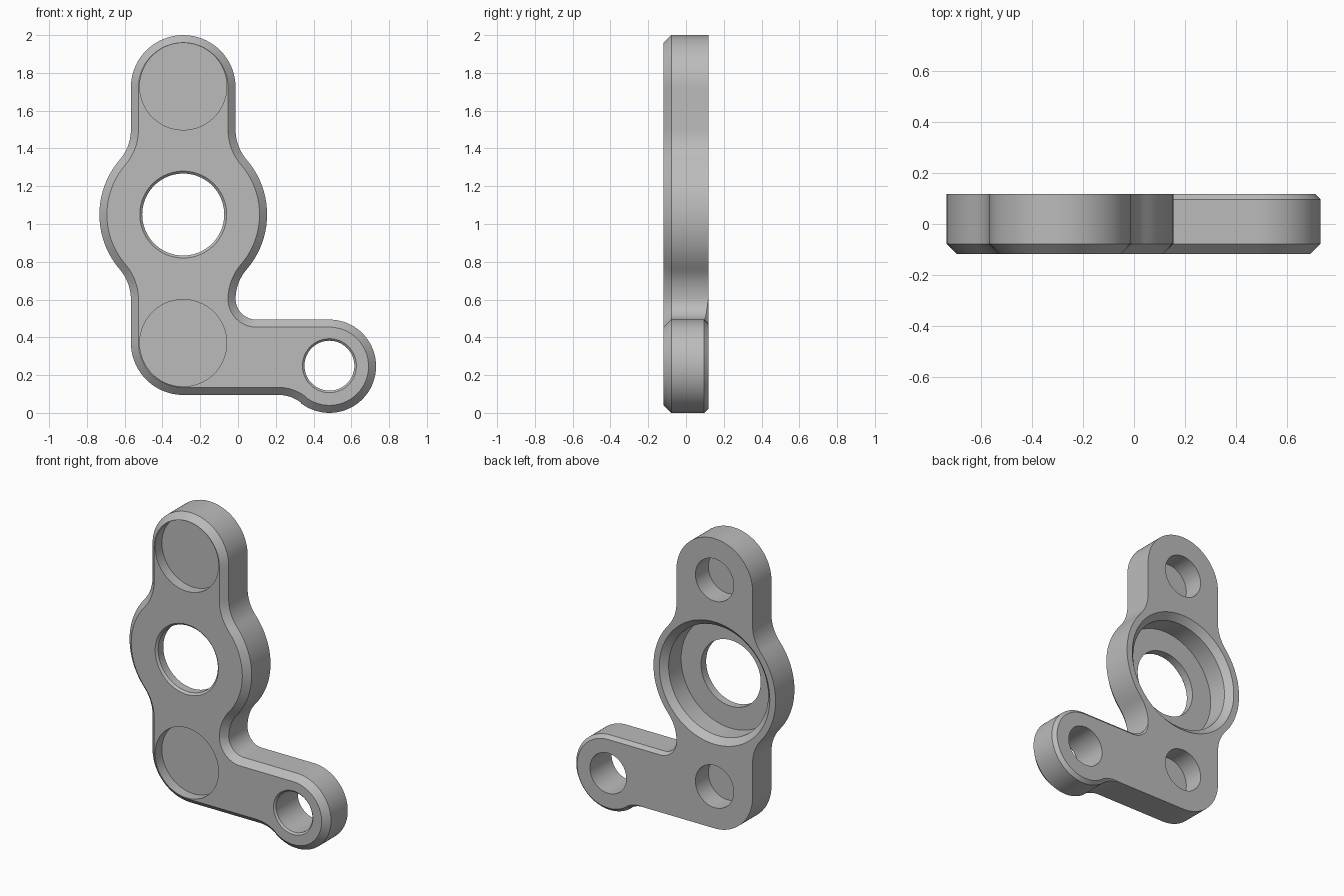
import bpy
import bmesh
import math

if "Cube" in bpy.data.objects:
    bpy.data.objects.remove(bpy.data.objects["Cube"], do_unlink=True)

FRONT, BACK = -0.118, 0.118
BEVEL, BACK_BEVEL = 0.04, 0.022
PAD_X, BODY_Z, ARM_X, ARM_Z = -0.29, 1.05, 0.484, 0.247

steel = bpy.data.materials.new("satin grey")
steel.use_nodes = True
GREY = (0.5, 0.5, 0.5, 1)
steel.diffuse_color = GREY
steel.node_tree.nodes["Principled BSDF"].inputs["Base Color"].default_value = GREY

# Outline as tangent arcs: centre x, centre z, radius (negative = concave),
# start angle, end angle, back bevel weight at start and end
T = 40.7
ARCS = [
    (PAD_X, 1.723, 0.277, 0, 180, 0, 0),          # top pad
    (-0.813, 1.5, -0.246, 0, -T, 0, 0),
    (PAD_X, BODY_Z, 0.444, 180 - T, 180 + T, 0, 0),  # round body, left
    (-0.813, 0.6, -0.246, T, 0, 0, 0),
    (PAD_X, 0.372, 0.277, 180, 270, 0, 0),        # bottom corner
    (0.215, -0.097, -0.192, 90, 52, 0, 1),
    (ARM_X, ARM_Z, 0.247, 232, 450, 1, 1),        # arm end
    (0.097, 0.604, -0.11, 270, 180, 1, 0),        # inner corner
    (0.233, 0.6, -0.246, 180, 180 - T, 0, 0),
    (PAD_X, BODY_Z, 0.444, -T, T, 0, 0),          # round body, right
    (0.233, 1.5, -0.246, 180 + T, 180, 0, 0),
]


def outline(inset, y, back=False):
    """Outline points inset along their normals."""
    points = []
    for cx, cz, r, a0, a1, w0, w1 in ARCS:
        n = max(8, int(abs(a1 - a0) / 4))
        for i in range(n + 1):
            t = i / n
            w = w0 + (w1 - w0) * t if back else 1
            a = math.radians(a0 + (a1 - a0) * t)
            rad = abs(r - inset * w)
            depth = y - BACK_BEVEL * w if back and inset == 0 else y
            points.append((cx + rad * math.cos(a), depth, cz + rad * math.sin(a)))
    return points


def loft(name, loops):
    """Skin a stack of closed loops and cap both ends."""
    bm = bmesh.new()
    rings = [[bm.verts.new(p) for p in loop] for loop in loops]
    for a, b in zip(rings, rings[1:]):
        for i in range(len(a)):
            j = (i + 1) % len(a)
            bm.faces.new((a[i], a[j], b[j], b[i]))
    bm.faces.new(rings[0][::-1])
    bm.faces.new(rings[-1])
    bmesh.ops.remove_doubles(bm, verts=bm.verts, dist=0.0002)
    bmesh.ops.recalc_face_normals(bm, faces=bm.faces)
    mesh = bpy.data.meshes.new(name)
    bm.to_mesh(mesh)
    bm.free()
    obj = bpy.data.objects.new(name, mesh)
    bpy.context.collection.objects.link(obj)
    mesh.materials.append(steel)
    return obj


def turned(name, x, z, profile, n=96):
    """Round cutter along y from (radius, y) pairs."""
    angles = [2 * math.pi * i / n for i in range(n)]
    return loft(name, [[(x + r * math.cos(a), y, z + r * math.sin(a))
                        for a in angles] for r, y in profile])


# Bracket plate with bevelled front rim and bevelled arm back
plate = loft("bracket_plate", [
    outline(BEVEL, FRONT), outline(0, FRONT + BEVEL),
    outline(0, BACK, True), outline(BACK_BEVEL, BACK, True)])

OUT = 0.05
cutters = [
    # stepped bearing bore
    turned("bearing_bore", PAD_X, BODY_Z, [
        (0.23 + OUT, FRONT - OUT), (0.23, FRONT), (0.217, FRONT + 0.013),
        (0.217, BACK - 0.17), (0.362, BACK - 0.17), (0.362, BACK - 0.04),
        (0.402, BACK), (0.402 + OUT, BACK + OUT)]),
    # arm through hole
    turned("arm_hole", ARM_X, 0.25, [
        (0.143 + OUT, FRONT - OUT), (0.143, FRONT), (0.132, FRONT + 0.011),
        (0.132, BACK + OUT)]),
]
# Shallow front pockets with blind holes behind them
for label, z in (("top", 1.728), ("bottom", 0.37)):
    cutters.append(turned(label + "_pocket", PAD_X, z,
                          [(0.23, FRONT - OUT), (0.23, FRONT + 0.07)]))
    cutters.append(turned(label + "_blind_hole", PAD_X, z,
                          [(0.139, BACK - 0.135), (0.139, BACK + OUT)]))

bpy.context.view_layer.objects.active = plate
for cutter in cutters:
    cutter.hide_render = True
    mod = plate.modifiers.new(cutter.name, "BOOLEAN")
    mod.operation = "DIFFERENCE"
    mod.solver = "EXACT"
    mod.object = cutter
    bpy.ops.object.modifier_apply(modifier=mod.name)
    bpy.data.objects.remove(cutter, do_unlink=True)

bpy.ops.object.select_all(action="DESELECT")
plate.select_set(True)
bpy.ops.object.shade_smooth_by_angle(angle=math.radians(25))
